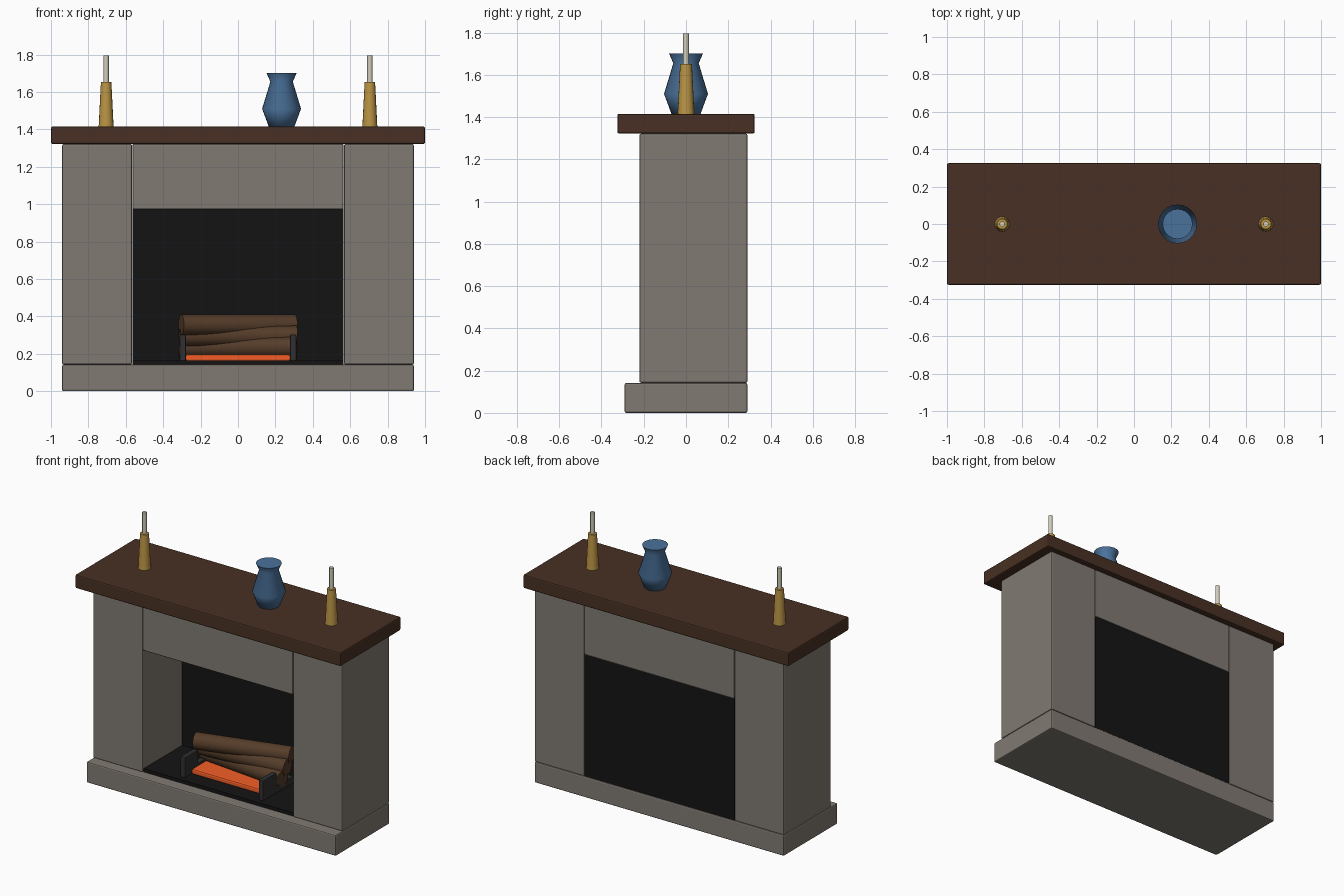
import bpy, math
from mathutils import Vector

if "Cube" in bpy.data.objects:
    bpy.data.objects.remove(bpy.data.objects["Cube"])


def material(name, rgb):
    m = bpy.data.materials.new(name)
    m.diffuse_color = (*rgb, 1)
    m.use_nodes = True
    m.node_tree.nodes["Principled BSDF"].inputs["Base Color"].default_value = m.diffuse_color
    return m


STONE = material("stone", (0.22, 0.195, 0.17))
WOOD = material("dark_wood", (0.065, 0.03, 0.017))
SOOT = material("soot", (0.007, 0.007, 0.007))
IRON = material("iron", (0.03, 0.03, 0.033))
BARK = material("bark", (0.09, 0.045, 0.022))
EMBER = material("ember", (0.9, 0.11, 0.02))
BRASS = material("brass", (0.5, 0.3, 0.06))
WAX = material("wax", (0.65, 0.62, 0.5))
GLAZE = material("blue_glaze", (0.07, 0.17, 0.33))


def box(name, x, y, z, mat, bevel=0.0):
    """Box from (min, max) ranges on each axis."""
    bpy.ops.mesh.primitive_cube_add(size=1)
    o = bpy.context.object
    o.name = name
    for v in o.data.vertices:
        v.co = Vector([r[0] + (c + 0.5) * (r[1] - r[0]) for c, r in zip(v.co, (x, y, z))])
    o.data.materials.append(mat)
    if bevel:
        b = o.modifiers.new("bevel", 'BEVEL')
        b.width, b.segments = bevel, 2
    return o


def lathe(name, profile, x, mat, sides, angle):
    """Closed turned shape from (radius, z) points, standing at x."""
    verts = [(x + r * math.cos(math.tau * i / sides), r * math.sin(math.tau * i / sides), z)
             for r, z in profile for i in range(sides)]
    faces = [(k * sides + i, k * sides + (i + 1) % sides,
              (k + 1) * sides + (i + 1) % sides, (k + 1) * sides + i)
             for k in range(len(profile) - 1) for i in range(sides)]
    faces += [tuple(reversed(range(sides))),
              tuple(range(len(verts) - sides, len(verts)))]
    mesh = bpy.data.meshes.new(name)
    mesh.from_pydata(verts, [], faces)
    mesh.materials.append(mat)
    o = bpy.data.objects.new(name, mesh)
    bpy.context.collection.objects.link(o)
    smooth(o, angle)


def smooth(o, angle=40):
    bpy.ops.object.select_all(action='DESELECT')
    o.select_set(True)
    bpy.context.view_layer.objects.active = o
    bpy.ops.object.shade_smooth_by_angle(angle=math.radians(angle))


# Stone surround and mantel shelf
box("hearth", (-0.94, 0.94), (-0.29, 0.29), (0, 0.142), STONE, 0.008)
box("lintel", (-0.565, 0.565), (-0.22, 0.29), (0.972, 1.322), STONE, 0.008)
box("mantel_shelf", (-1, 1), (-0.325, 0.325), (1.322, 1.415), WOOD, 0.008)

# Firebox
box("firebox_back", (-0.565, 0.565), (0.205, 0.285), (0.142, 0.975), SOOT)
box("firebox_floor", (-0.565, 0.565), (-0.21, 0.21), (0.14, 0.165), SOOT)

# Fire
box("embers", (-0.28, 0.28), (-0.10, 0.15), (0.16, 0.197), EMBER, 0.01)
for name, z, turn in (("log_low", 0.235, -0.10), ("log_middle", 0.295, 0.08),
                      ("log_top", 0.355, 0.27)):
    bpy.ops.mesh.primitive_cylinder_add(vertices=20, radius=0.055, depth=0.63,
                                        location=(0, 0.06, z),
                                        rotation=(0, math.pi / 2, turn))
    log = bpy.context.object
    log.name = name
    log.data.materials.append(BARK)
    smooth(log)

# Mirrored pairs: pillars, fire irons, candlesticks
for side, s in (("left", -1), ("right", 1)):
    def span(a, b):
        return tuple(sorted((s * a, s * b)))
    box(side + "_pillar", span(0.567, 0.94), (-0.22, 0.29), (0.142, 1.322), STONE, 0.008)
    box(side + "_andiron_post", span(0.278, 0.312), (-0.175, -0.03), (0.163, 0.302), IRON, 0.005)
    box(side + "_andiron_rail", span(0.278, 0.312), (-0.04, 0.15), (0.163, 0.21), IRON)
    lathe(side + "_candlestick", [(0.04, 1.413), (0.028, 1.652)], s * 0.705, BRASS, 16, 40)
    lathe(side + "_candle", [(0.014, 1.64), (0.014, 1.796)], s * 0.705, WAX, 12, 40)

# Vase
lathe("vase", [(0.068, 1.413), (0.104, 1.51), (0.06, 1.655), (0.08, 1.70)], 0.233, GLAZE, 24, 100)
